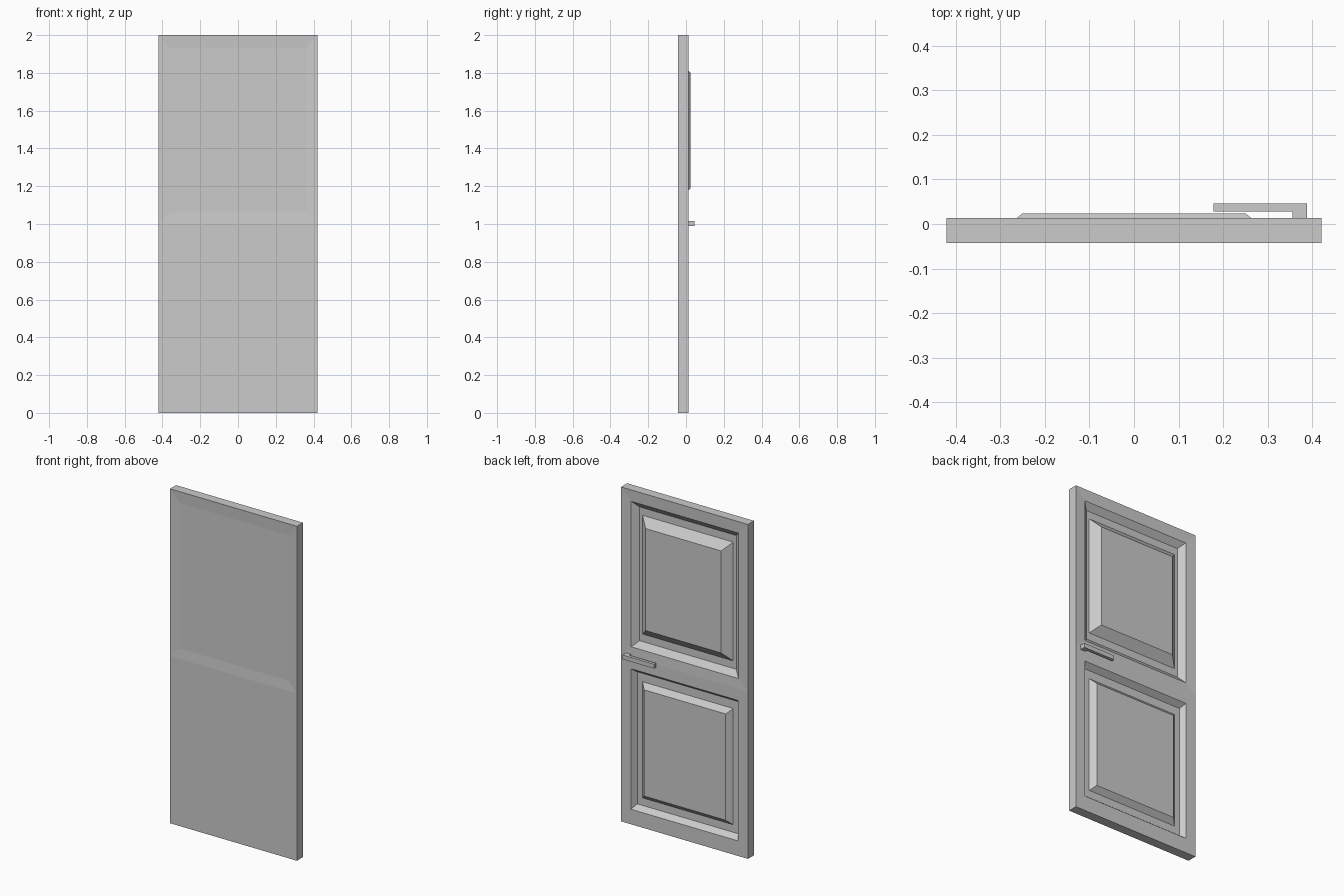
import bpy, bmesh

if "Cube" in bpy.data.objects:
    bpy.data.objects.remove(bpy.data.objects["Cube"])


def finish(bm, name):
    bmesh.ops.recalc_face_normals(bm, faces=bm.faces)
    mesh = bpy.data.meshes.new(name)
    bm.to_mesh(mesh)
    bm.free()
    obj = bpy.data.objects.new(name, mesh)
    bpy.context.collection.objects.link(obj)
    return obj


def add_half(bm, rings):
    """Bridge rectangles (half width, z low, z high, y) from front to back, capping both ends."""
    loops = [[bm.verts.new((x, y, z)) for x, z in ((-w, lo), (w, lo), (w, hi), (-w, hi))]
             for w, lo, hi, y in rings]
    for a, b in zip(loops, loops[1:]):
        for i in range(4):
            j = (i + 1) % 4
            bm.faces.new((a[i], a[j], b[j], b[i]))
    bm.faces.new(loops[0])
    bm.faces.new(loops[-1])


FRONT, BACK, FLOOR = -0.043, 0.014, -0.018
W, MID, TOP = 0.42, 1.0, 2.0

# Door leaf: two stacked halves, each with a recessed raised panel on the back
bm = bmesh.new()
add_half(bm, [
    (0.36, 1.06, 1.93, FRONT + 0.004),   # shallow front recess
    (W, MID, TOP, FRONT),
    (W, MID, TOP, BACK),
    (0.355, 1.06, 1.93, BACK - 0.003),   # panel opening
    (0.32, 1.095, 1.895, FLOOR),
    (0.30, 1.14, 1.85, FLOOR),           # raised field
    (0.25, 1.19, 1.80, 0.024),
])
add_half(bm, [
    (W, 0, MID, FRONT),
    (W, 0, MID, BACK),
    (0.355, 0.09, 0.93, BACK),           # panel opening
    (0.335, 0.115, 0.905, FLOOR),
    (0.30, 0.16, 0.855, FLOOR),          # raised field
    (0.27, 0.19, 0.825, 0.010),
])
# Remove the internal wall where the halves meet
inner = [f for f in bm.faces if all(abs(v.co.z - MID) < 1e-5 for v in f.verts)]
bmesh.ops.delete(bm, geom=inner, context='FACES')
bmesh.ops.remove_doubles(bm, verts=bm.verts, dist=1e-5)
finish(bm, "door_leaf")

# Lever handle: L profile extruded upwards
bm = bmesh.new()
profile = [(0.355, 0.010), (0.388, 0.010), (0.388, 0.046),
           (0.178, 0.046), (0.178, 0.028), (0.355, 0.028)]
face = bm.faces.new([bm.verts.new((x, y, 0.99)) for x, y in profile])
ext = bmesh.ops.extrude_face_region(bm, geom=[face])
bmesh.ops.translate(bm, vec=(0, 0, 0.026),
                    verts=[v for v in ext["geom"] if isinstance(v, bmesh.types.BMVert)])
finish(bm, "lever_handle")
